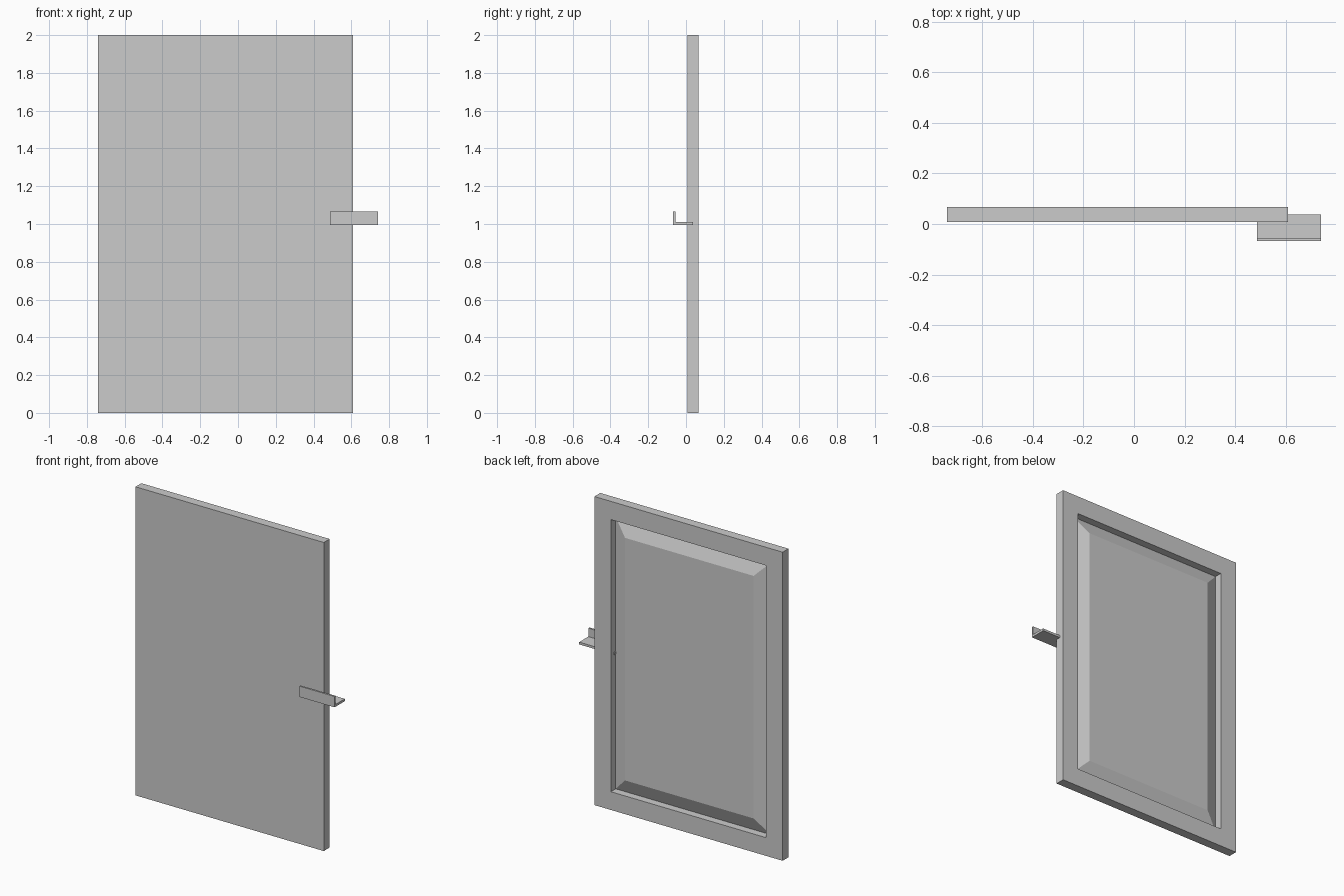
import bpy
import bmesh

cube = bpy.data.objects.get("Cube")
if cube:
    bpy.data.objects.remove(cube, do_unlink=True)

grey = bpy.data.materials.new("plain_grey")
grey.use_nodes = True
colour = (0.6, 0.6, 0.6, 1)
grey.diffuse_color = colour
grey.node_tree.nodes["Principled BSDF"].inputs["Base Color"].default_value = colour


def add_box(bm, low, high):
    """Add a box spanning two opposite corners."""
    verts = bmesh.ops.create_cube(bm, size=1)["verts"]
    for v in verts:
        for i in range(3):
            v.co[i] = high[i] if v.co[i] > 0 else low[i]


def finish(bm, name):
    bmesh.ops.recalc_face_normals(bm, faces=bm.faces[:])
    mesh = bpy.data.meshes.new(name)
    bm.to_mesh(mesh)
    bm.free()
    mesh.materials.append(grey)
    obj = bpy.data.objects.new(name, mesh)
    bpy.context.collection.objects.link(obj)
    return obj


# Door slab with a raised, bevelled panel sunk into its back
BACK = 0.067
bm = bmesh.new()
add_box(bm, (-0.74, 0.007, 0), (0.61, BACK, 2))
bm.normal_update()
panel = max(bm.faces, key=lambda f: f.calc_center_median().y)
# Each step: inset width, depth below the back face
for width, depth in ((0.118, 0), (0.001, 0.048), (0.095, 0.008)):
    bmesh.ops.inset_individual(bm, faces=[panel], thickness=width, use_even_offset=True)
    for v in panel.verts:
        v.co.y = BACK - depth
    bm.normal_update()
finish(bm, "door_panel")

# L-shaped latch bracket, extruded along x from its profile
profile = [(-0.068, 0.995), (0.037, 0.995), (0.037, 1.01),
           (-0.056, 1.01), (-0.056, 1.065), (-0.068, 1.065)]
bm = bmesh.new()
end = bm.faces.new([bm.verts.new((0.487, y, z)) for y, z in profile])
side = bmesh.ops.extrude_face_region(bm, geom=[end])["geom"]
moved = [g for g in side if isinstance(g, bmesh.types.BMVert)]
bmesh.ops.translate(bm, verts=moved, vec=(0.253, 0, 0))
finish(bm, "latch_bracket")
